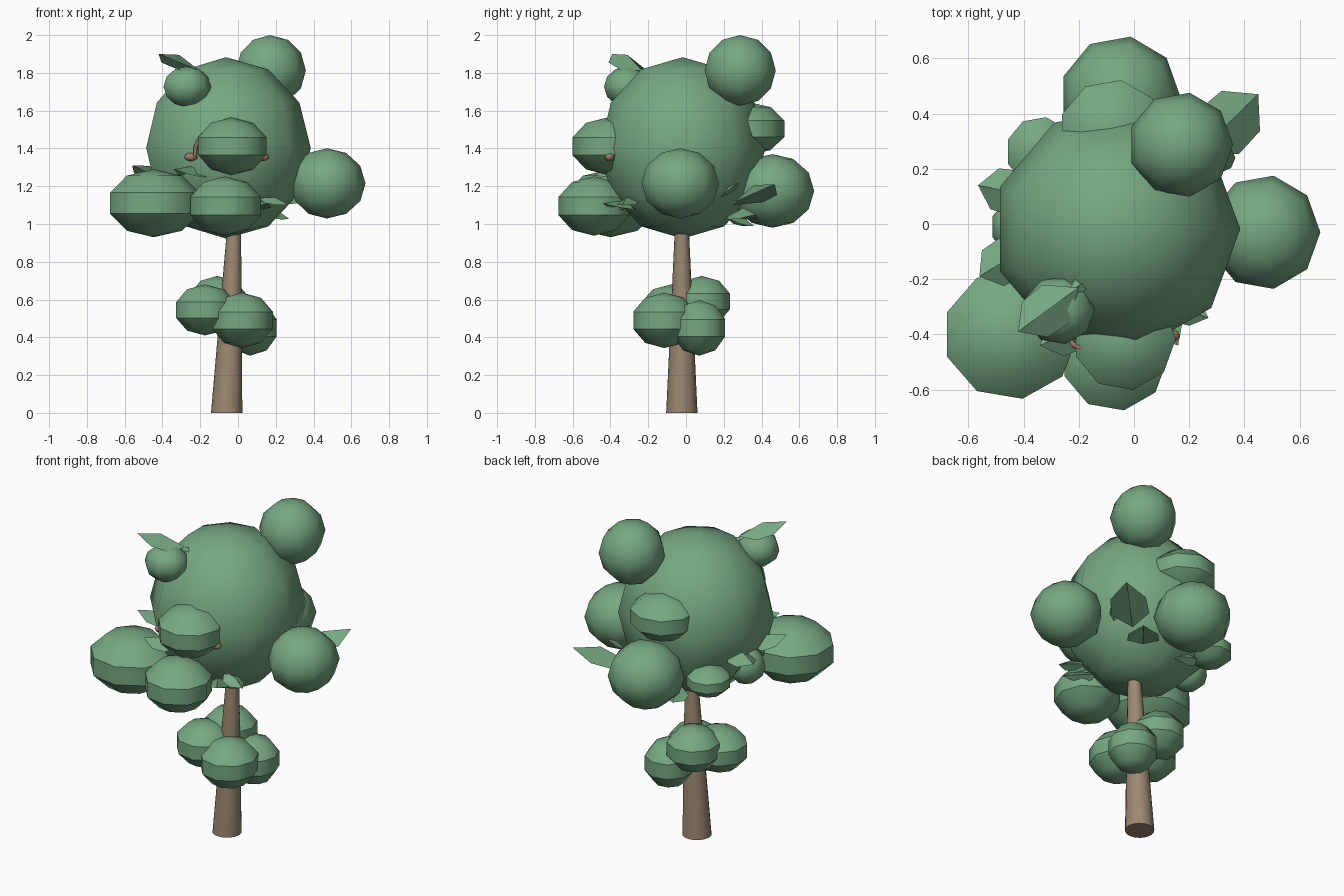
import bpy, bmesh, math
from mathutils import Vector

if "Cube" in bpy.data.objects:
    bpy.data.objects.remove(bpy.data.objects["Cube"])


def material(name, rgb):
    m = bpy.data.materials.new(name)
    m.diffuse_color = (*rgb, 1)
    m.use_nodes = True
    m.node_tree.nodes["Principled BSDF"].inputs["Base Color"].default_value = m.diffuse_color
    return m


GREEN = material("leaf_green", (0.18, 0.39, 0.22))
BROWN = material("bark_brown", (0.33, 0.25, 0.17))
CLAY = material("clay_brown", (0.36, 0.20, 0.14))


def finish(name, bm, mat):
    me = bpy.data.meshes.new(name)
    bm.to_mesh(me)
    bm.free()
    me.materials.append(mat)
    ob = bpy.data.objects.new(name, me)
    bpy.context.collection.objects.link(ob)
    return ob


def nine_sided(name, center, radii, rings, mat, banded=False):
    """Smooth nine-sided sphere; a banded one keeps its middle band crisp."""
    bm = bmesh.new()
    bmesh.ops.create_uvsphere(bm, u_segments=9, v_segments=rings, radius=1.0)
    # turn so that one corner points along +x
    far = max((v.co for v in bm.verts if v.co.xy.length > 0.3),
              key=lambda c: c.x / c.xy.length)
    turn = -math.atan2(far.y, far.x)
    for v in bm.verts:
        x, y, z = v.co
        v.co = (x * math.cos(turn) - y * math.sin(turn),
                x * math.sin(turn) + y * math.cos(turn), z)
    if banded:
        bmesh.ops.scale(bm, vec=(1.05, 1.05, 1), verts=bm.verts)
        for e in bm.edges:
            a, b = (v.co.z for v in e.verts)
            if abs(a - b) < 1e-4 and abs(a) < 0.4:
                e.smooth = False
    for f in bm.faces:
        f.smooth = True
    bmesh.ops.scale(bm, vec=radii, verts=bm.verts)
    bmesh.ops.translate(bm, vec=center, verts=bm.verts)
    return finish(name, bm, mat)


def ball(name, center, radii, mat=GREEN):
    return nine_sided(name, center, radii, 6, mat)


def clump(name, center, radii):
    return nine_sided(name, center, radii, 5, GREEN, banded=True)


def leaf(name, base, tip, width, fold=0.04):
    """Pointed leaf with a raised midrib and drooping sides."""
    base, tip = Vector(base), Vector(tip)
    d = tip - base
    side = d.cross(Vector((0, 0, 1))).normalized()
    up = side.cross(d).normalized()
    fold *= width / 0.2
    bm = bmesh.new()
    rib = [bm.verts.new(base), bm.verts.new(base + d * 0.55 + up * fold), bm.verts.new(tip)]
    for s in (1, -1):
        edge = [bm.verts.new(base + d * t + side * s * width * w - up * fold * 0.5)
                for t, w in ((0.35, 0.45), (0.7, 0.42))]
        loop = [rib[0], edge[0], edge[1], rib[2], rib[1]]
        bm.faces.new(loop if s > 0 else loop[::-1])
    return finish(name, bm, GREEN)


# Leaning tapered trunk
bm = bmesh.new()
bmesh.ops.create_cone(bm, cap_ends=True, segments=16, radius1=0.083, radius2=0.036, depth=1.0)
for v in bm.verts:
    t = v.co.z + 0.5
    v.co += Vector((-0.06 + 0.04 * t, -0.022, 0.5))
for f in bm.faces:
    f.smooth = len(f.verts) == 4
for e in bm.edges:
    e.smooth = all(f.smooth for f in e.link_faces)
finish("trunk", bm, BROWN)

# Main crown and round clumps
ball("crown", (-0.064, -0.018, 1.403), (0.449, 0.445, 0.48))
ball("top_ball", (0.169, 0.287, 1.813), (0.19, 0.191, 0.187))
ball("right_ball", (0.47, -0.03, 1.215), (0.205, 0.208, 0.186))
ball("back_ball", (-0.05, 0.458, 1.175), (0.219, 0.224, 0.195))
ball("fruit_ball", (-0.272, -0.312, 1.727), (0.13, 0.124, 0.107))
ball("left_ball", (-0.405, -0.01, 1.15), (0.115, 0.11, 0.11))

# Banded clumps round the crown
clump("front_left_clump", (-0.447, -0.40, 1.11), (0.245, 0.237, 0.18))
clump("front_low_clump", (-0.07, -0.487, 1.095), (0.193, 0.191, 0.157))
clump("front_high_clump", (-0.035, -0.415, 1.412), (0.187, 0.189, 0.152))
clump("back_high_clump", (-0.08, 0.333, 1.505), (0.192, 0.191, 0.14))
clump("back_left_clump", (-0.34, 0.262, 1.14), (0.125, 0.127, 0.09))

# Clumps on the trunk
clump("trunk_clump_front", (0.02, -0.115, 0.49), (0.165, 0.167, 0.147))
clump("trunk_clump_right", (0.065, 0.07, 0.45), (0.14, 0.14, 0.147))
clump("trunk_clump_back", (-0.11, 0.083, 0.59), (0.152, 0.152, 0.135))
clump("trunk_clump_left", (-0.175, -0.08, 0.545), (0.163, 0.157, 0.135))

# Leaves: base, tip, width
leaves = [
    ((-0.20, -0.23, 1.81), (-0.42, -0.39, 1.90), 0.19),
    ((-0.24, -0.25, 1.81), (-0.12, -0.17, 1.78), 0.06),
    ((0.22, 0.25, 1.10), (0.45, 0.47, 1.21), 0.24),
    ((0.12, 0.22, 1.04), (0.24, 0.37, 1.05), 0.2),
    ((0.30, 0.18, 1.14), (0.35, 0.28, 1.22), 0.08),
    ((-0.12, 0.22, 1.03), (-0.16, 0.36, 0.99), 0.14),
    ((0.10, -0.28, 1.14), (0.27, -0.34, 1.10), 0.12),
    ((0.05, -0.25, 1.08), (0.16, -0.44, 1.11), 0.13),
    ((-0.15, -0.35, 1.25), (-0.34, -0.44, 1.29), 0.17),
    ((-0.38, -0.08, 1.23), (-0.56, -0.19, 1.31), 0.18),
    ((-0.37, 0.10, 1.27), (-0.565, 0.14, 1.25), 0.18),
]
for i, (base, tip, width) in enumerate(leaves):
    leaf(f"leaf_{i + 1}", base, tip, width)

# Arched handle standing in front of the crown, with a pad at each end
curve = bpy.data.curves.new("arch", 'CURVE')
curve.dimensions = '3D'
curve.bevel_depth = 0.011
curve.bevel_resolution = 1
spline = curve.splines.new('POLY')
spline.points.add(16)
for i, p in enumerate(spline.points):
    a = math.pi * i / 16
    rise = max(math.sin(a), 0) ** 0.7
    p.co = (-0.055 - 0.172 * math.cos(a), -0.42 - 0.04 * rise, 1.36 + 0.155 * rise, 1)
curve.materials.append(CLAY)
arch = bpy.data.objects.new("arch", curve)
bpy.context.collection.objects.link(arch)
for name, x in (("arch_pad_left", -0.25), ("arch_pad_right", 0.13)):
    ball(name, (x, -0.405, 1.355), (0.036, 0.026, 0.022), CLAY)
